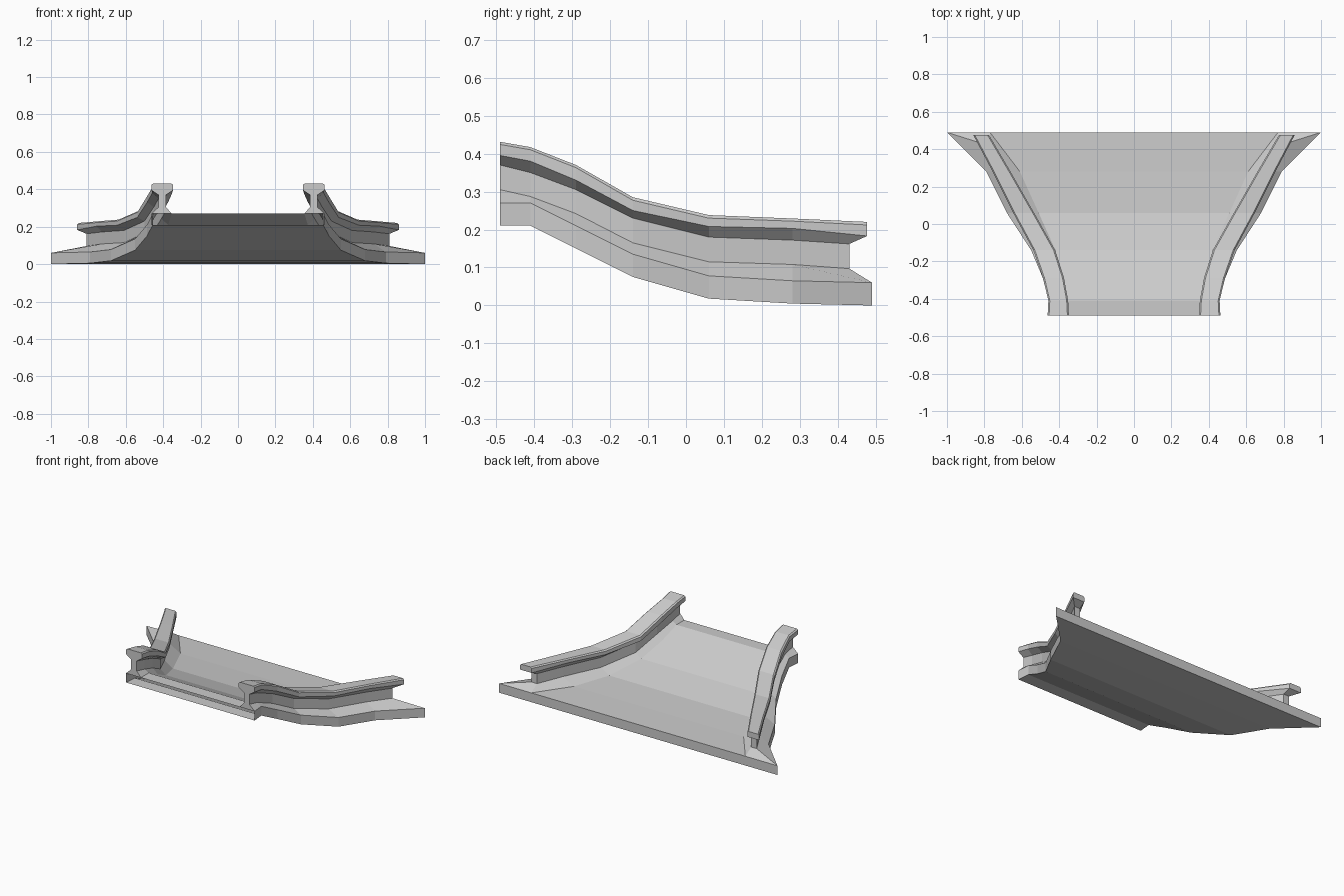
import bpy, bmesh

if "Cube" in bpy.data.objects:
    bpy.data.objects.remove(bpy.data.objects["Cube"])

# Stations front to back:
# y, inner foot x, rail centre x, cap half width, outer foot x, bottom z
PLAN = [(-.49, .355, .405, .057, .462, .21),
        (-.41, .355, .405, .053, .455, .21),
        (-.29, .373, .43, .056, .487, .15),
        (-.14, .42, .48, .058, .55, .075),
        (.06, .51, .59, .056, .68, .018),
        (.28, .61, .708, .048, .79, .005),
        (.49, .77, .818, .042, 1.0, 0)]
# z of: shoulder top, wall top, cap lower edge, cap upper edge, crest
RAIL = [(.305, .37, .395, .424, .431),
        (.287, .35, .38, .41, .417),
        (.242, .305, .33, .363, .37),
        (.165, .23, .25, .277, .285),
        (.115, .18, .208, .23, .238),
        (.108, .172, .203, .222, .229),
        (.097, .162, .183, .212, .22)]
SLAB = .06
WALL = .02


def section(plan, rail, last):
    """Cross-section of the right half, from deck centre over the rail to the underside."""
    y, inner, c, h, outer, zb = plan
    zs, zu, c1, c2, c3 = rail
    zd = zb + SLAB
    # the wall and cap stop short of the slab at the back end
    yw, yc, cw = (.43, .477, .79) if last else (y, y, c)
    return [(0, y, zd), (inner, y, zd),
            (cw - WALL, yw, zs), (cw - WALL, yw, zu),
            (c - h, yc, c1), (c - h, yc, c2), (c - h + .008, yc, c3),
            (c + h - .008, yc, c3), (c + h, yc, c2), (c + h, yc, c1),
            (cw + WALL, yw, zu), (cw + WALL, yw, zs),
            (outer, y, zd), (outer, y, zb), (0, y, zb)]


SECTIONS = [section(p, r, i == len(PLAN) - 1)
            for i, (p, r) in enumerate(zip(PLAN, RAIL))]


def loft(name, chains, front_caps, back_caps):
    """Skin chains of section points through all stations, cap ends, mirror across x."""
    bm = bmesh.new()
    used = {i for ch in chains for i in ch}
    rows = [{i: bm.verts.new(s[i]) for i in used} for s in SECTIONS]
    for a, b in zip(rows, rows[1:]):
        for ch in chains:
            for i, j in zip(ch, ch[1:]):
                bm.faces.new((a[i], a[j], b[j], b[i]))
    for row, caps in ((rows[0], front_caps), (rows[-1], back_caps)):
        for cap in caps:
            bm.faces.new([row[i] for i in cap])
    bmesh.ops.recalc_face_normals(bm, faces=bm.faces)
    mesh = bpy.data.meshes.new(name)
    bm.to_mesh(mesh)
    bm.free()
    obj = bpy.data.objects.new(name, mesh)
    bpy.context.collection.objects.link(obj)
    mod = obj.modifiers.new("mirror", 'MIRROR')
    mod.use_axis[0] = True
    mod.use_clip = True
    return obj


# Flared deck slab: walking surface, outer edge and underside, open at the front
loft("bridge_deck", [[0, 1], [12, 13, 14]], [], [[0, 1, 12, 13, 14]])

# Railings: sloped shoulders, thin wall and wide cap, closed at both ends
ends = [(i, i + 1, 12 - i, 13 - i) for i in range(1, 6)]
loft("railings", [list(range(1, 13))], ends, ends)
